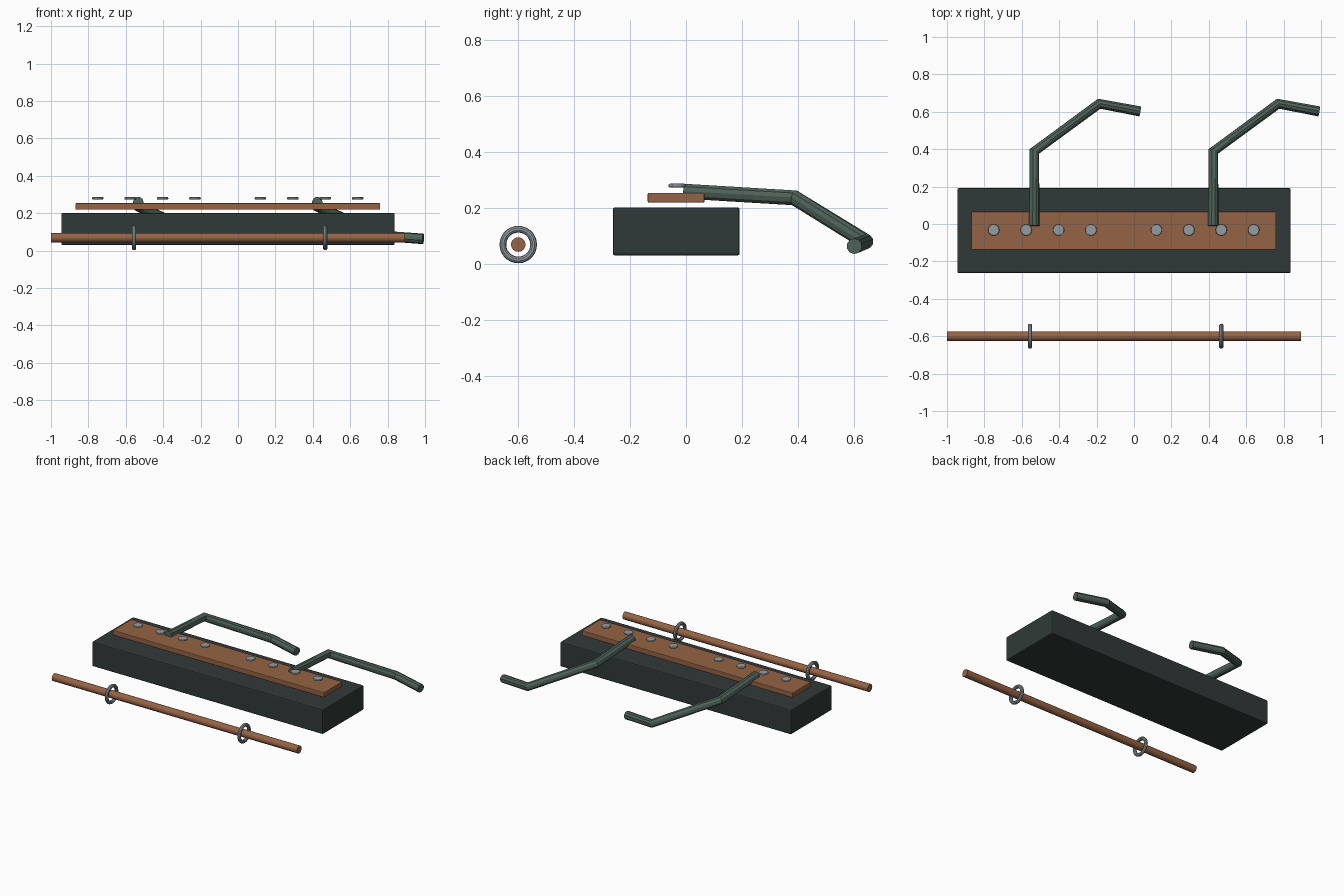
import bpy, math

if "Cube" in bpy.data.objects:
    bpy.data.objects.remove(bpy.data.objects["Cube"])

def material(name, rgb):
    m = bpy.data.materials.new(name)
    m.diffuse_color = (*rgb, 1)
    m.use_nodes = True
    m.node_tree.nodes["Principled BSDF"].inputs["Base Color"].default_value = m.diffuse_color
    return m

DARK = material("charcoal", (0.03, 0.042, 0.04))
GREEN = material("dark green metal", (0.08, 0.125, 0.1))
WOOD = material("brown wood", (0.3, 0.125, 0.058))
STEEL = material("grey steel", (0.3, 0.34, 0.36))

def finish(name, mat, bevel=0, smooth=True):
    o = bpy.context.object
    o.name = name
    o.data.materials.append(mat)
    if bevel:
        b = o.modifiers.new("bevel", 'BEVEL')
        b.width, b.segments = bevel, 2
    if smooth:
        bpy.ops.object.shade_smooth_by_angle(angle=math.radians(30))
    return o

def box(name, lo, hi, mat, bevel):
    bpy.ops.mesh.primitive_cube_add(size=1, location=[(a + b) / 2 for a, b in zip(lo, hi)])
    o = bpy.context.object
    o.scale = [b - a for a, b in zip(lo, hi)]
    bpy.ops.object.transform_apply(location=False, rotation=False, scale=True)
    return finish(name, mat, bevel, False)

# base block and raised plank
box("base_block", (-0.945, -0.262, 0.03), (0.838, 0.192, 0.202), DARK, 0.008)
box("top_plank", (-0.87, -0.137, 0.219), (0.76, 0.066, 0.254), WOOD, 0.004)

# two groups of four bolt heads floating above the plank
for group in (-0.75, 0.12):
    for i in range(4):
        bpy.ops.mesh.primitive_cylinder_add(vertices=12, radius=0.031, depth=0.013,
                                            location=(group + i * 0.1733, -0.032, 0.28))
        finish("bolt_head", STEEL, 0.005, False)

# long rod with two rings
bpy.ops.mesh.primitive_cylinder_add(vertices=16, radius=0.026, depth=1.893,
                                    location=(-0.0535, -0.6, 0.069), rotation=(0, math.pi / 2, 0))
finish("rod", WOOD)
for x in (-0.556, 0.467):
    bpy.ops.mesh.primitive_torus_add(major_radius=0.055, minor_radius=0.012, major_segments=28,
                                     minor_segments=10, location=(x, -0.6, 0.069),
                                     rotation=(0, math.pi / 2, 0))
    finish("rod_ring", STEEL)

# two bent arms
PATH = [(0, -0.01, 0.26), (0, 0.388, 0.236), (0.347, 0.643, 0.079), (0.566, 0.602, 0.063)]
for x in (-0.533, 0.424):
    c = bpy.data.curves.new("bent_arm", 'CURVE')
    c.dimensions = '3D'
    c.bevel_depth, c.bevel_resolution, c.use_fill_caps = 0.028, 3, True
    s = c.splines.new('POLY')
    s.points.add(len(PATH) - 1)
    for p, co in zip(s.points, PATH):
        p.co = (co[0] + x, co[1], co[2], 1)
    o = bpy.data.objects.new("bent_arm", c)
    bpy.context.collection.objects.link(o)
    bpy.ops.object.select_all(action='DESELECT')
    bpy.context.view_layer.objects.active = o
    o.select_set(True)
    bpy.ops.object.convert(target='MESH')
    finish("bent_arm", GREEN, 0, False)
    bpy.ops.object.shade_smooth_by_angle(angle=math.radians(25))
